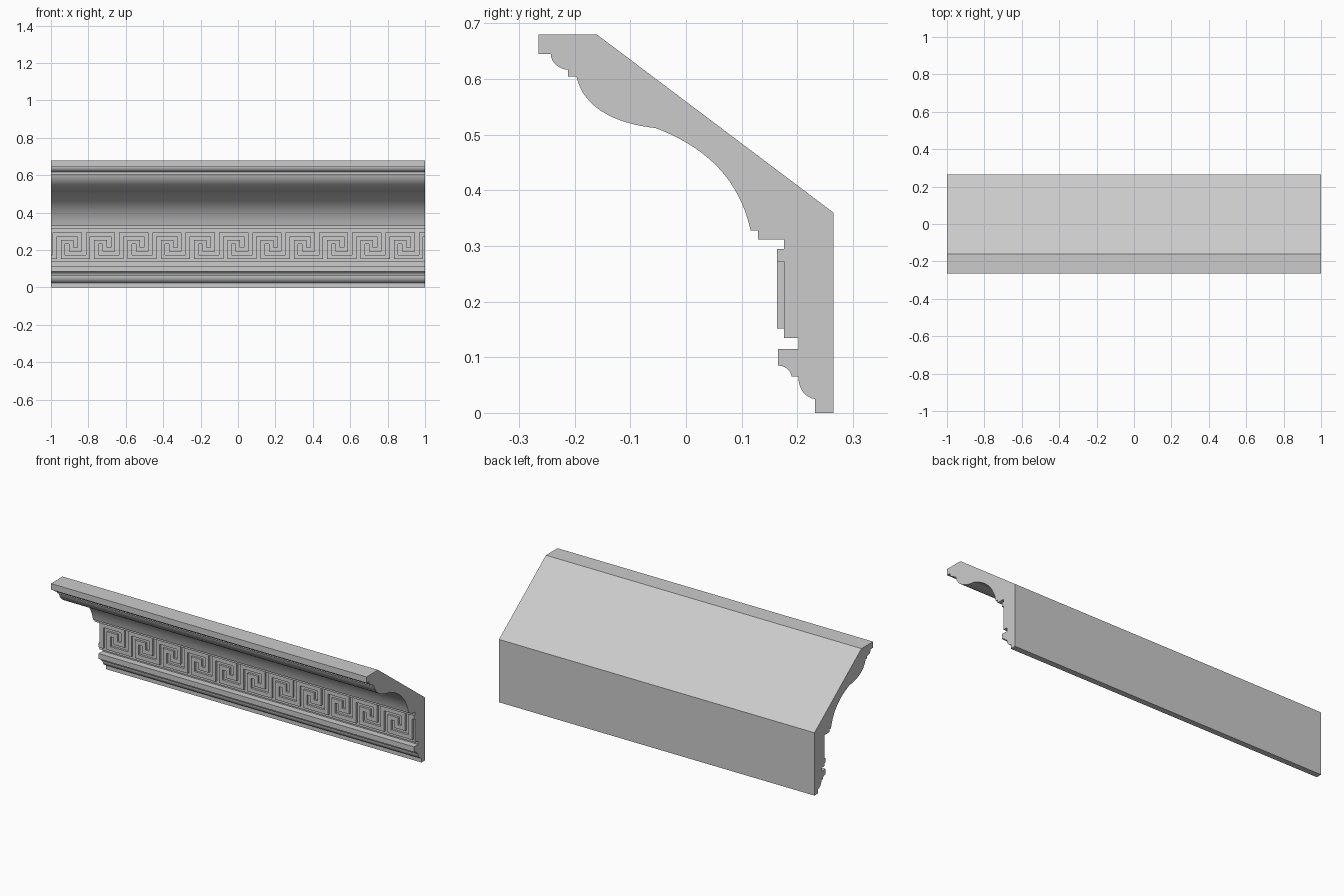
import bpy, bmesh
from mathutils import Vector

if "Cube" in bpy.data.objects:
    bpy.data.objects.remove(bpy.data.objects["Cube"])


def bezier(p0, p1, p2, p3, n):
    """Points of a cubic curve in (y, z)."""
    a, b, c, d = map(Vector, (p0, p1, p2, p3))
    out = []
    for i in range(n + 1):
        t = i / n
        p = a * (1-t)**3 + b * 3*t*(1-t)**2 + c * 3*t*t*(1-t) + d * t**3
        out.append((p.x, p.y))
    return out


def make_object(name, bm):
    bmesh.ops.recalc_face_normals(bm, faces=bm.faces)
    mesh = bpy.data.meshes.new(name)
    bm.to_mesh(mesh)
    bm.free()
    ob = bpy.data.objects.new(name, mesh)
    bpy.context.collection.objects.link(ob)
    bpy.context.view_layer.objects.active = ob
    ob.select_set(True)
    bpy.ops.object.shade_smooth_by_angle(angle=0.5)
    ob.select_set(False)
    return ob


# Cornice profile (y, z), from the bottom up the moulded face
profile = [(0.265, 0), (0.232, 0)]
profile += bezier((0.232, 0.025), (0.215, 0.027), (0.202, 0.042), (0.202, 0.065), 8)
profile += bezier((0.19, 0.065), (0.188, 0.077), (0.178, 0.085), (0.165, 0.085), 8)
profile += [(0.165, 0.115), (0.202, 0.115), (0.202, 0.135), (0.176, 0.135),
            (0.176, 0.312), (0.129, 0.312), (0.129, 0.328)]
profile += bezier((0.116, 0.328), (0.095, 0.425), (0.03, 0.48), (-0.055, 0.512), 20)
profile += bezier((-0.055, 0.512), (-0.13, 0.52), (-0.185, 0.55), (-0.197, 0.605), 16)[1:]
profile += [(-0.212, 0.605)]
profile += bezier((-0.212, 0.617), (-0.228, 0.617), (-0.243, 0.63), (-0.243, 0.645), 8)
profile += [(-0.265, 0.645), (-0.265, 0.68), (-0.16, 0.68), (0.265, 0.36)]

bm = bmesh.new()
face = bm.faces.new([bm.verts.new((-1, y, z)) for y, z in profile])
ext = bmesh.ops.extrude_face_region(bm, geom=[face], use_keep_orig=True)
bmesh.ops.translate(bm, vec=(2, 0, 0),
                    verts=[v for v in ext["geom"] if isinstance(v, bmesh.types.BMVert)])
make_object("cornice_body", bm)

# Greek key centre line: one unbroken strand on a 4 x 4 grid per repeat
COL, ROW, HALF = 0.0445, 0.04, 0.0115
X0, Z0 = -0.98, 0.1635
unit = [(0, 0), (0, 3), (3, 3), (3, 1), (2, 1), (2, 2), (1, 2), (1, 0)]
path = [Vector((-1, Z0))]
for k in range(11):
    path += [Vector((X0 + (4*k + c) * COL, Z0 + r * ROW)) for c, r in unit]
xe = X0 + 44 * COL
path += [Vector((xe, Z0)), Vector((xe, Z0 + 3*ROW)), Vector((1, Z0 + 3*ROW))]

# Widen the strand with mitred corners and give it thickness
bm = bmesh.new()
pairs = []
for i, p in enumerate(path):
    d_in = (p - path[max(i-1, 0)]).normalized()
    d_out = (path[min(i+1, len(path)-1)] - p).normalized()
    off = Vector((0, 0))
    for d in ([d_in, d_out] if 0 < i < len(path)-1 else [d_in + d_out]):
        off += Vector((-d.y, d.x)) * HALF
    pairs.append([bm.verts.new((q.x, 0.18, q.y)) for q in (p + off, p - off)])
faces = [bm.faces.new((a[0], a[1], b[1], b[0])) for a, b in zip(pairs, pairs[1:])]
ext = bmesh.ops.extrude_face_region(bm, geom=faces, use_keep_orig=True)
bmesh.ops.translate(bm, vec=(0, -0.016, 0),
                    verts=[v for v in ext["geom"] if isinstance(v, bmesh.types.BMVert)])
make_object("key_pattern", bm)
